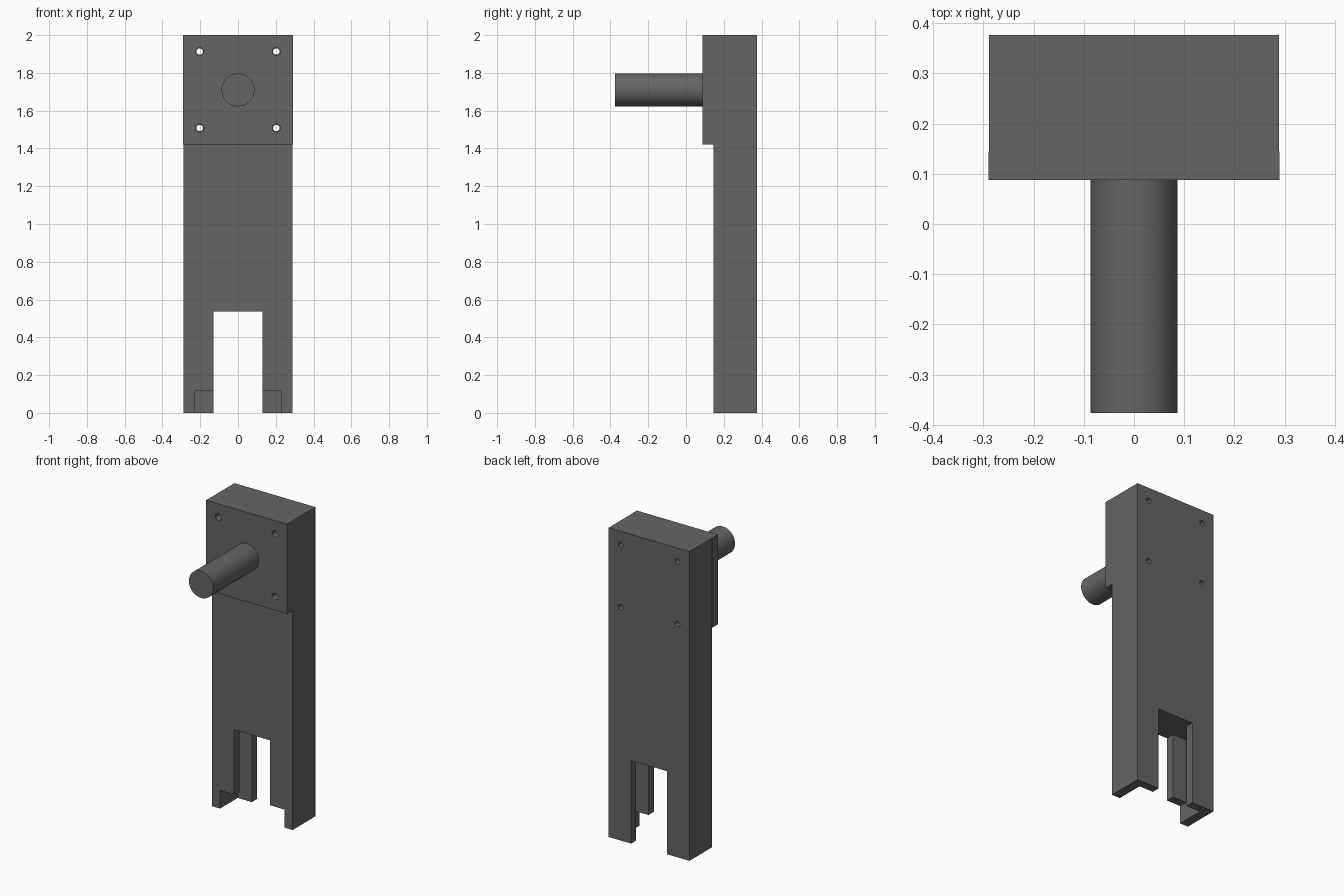
import bpy
from math import pi

if "Cube" in bpy.data.objects:
    bpy.data.objects.remove(bpy.data.objects["Cube"])


def box(name, x, y, z):
    """Box from (min, max) ranges."""
    bpy.ops.mesh.primitive_cube_add(size=1, location=[sum(r) / 2 for r in (x, y, z)])
    ob = bpy.context.object
    ob.name = name
    ob.scale = [r[1] - r[0] for r in (x, y, z)]
    bpy.ops.object.transform_apply(location=True, rotation=False, scale=True)
    return ob


def rod(name, x, z, radius, y, sides):
    """Cylinder lying along y."""
    bpy.ops.mesh.primitive_cylinder_add(vertices=sides, radius=radius, depth=y[1] - y[0],
                                        location=(x, sum(y) / 2, z), rotation=(pi / 2, 0, 0))
    ob = bpy.context.object
    ob.name = name
    bpy.ops.object.transform_apply(location=True, rotation=True, scale=True)
    return ob


def cut(target, cutter):
    """Subtract the cutter and delete it."""
    mod = target.modifiers.new("cut", 'BOOLEAN')
    mod.operation = 'DIFFERENCE'
    mod.solver = 'EXACT'
    mod.object = cutter
    bpy.context.view_layer.objects.active = target
    bpy.ops.object.modifier_apply(modifier=mod.name)
    bpy.data.objects.remove(cutter)


def finish(ob, mat):
    """Dark material and smooth round faces."""
    ob.data.materials.clear()
    ob.data.materials.append(mat)
    bpy.ops.object.select_all(action='DESELECT')
    ob.select_set(True)
    bpy.context.view_layer.objects.active = ob
    bpy.ops.object.shade_smooth_by_angle(angle=0.6)


# Long arm and square mounting plate
arm = box("arm", (-0.289, 0.289), (0.145, 0.377), (0, 2))
plate = box("mounting_plate", (-0.29, 0.29), (0.088, 0.145), (1.42, 2))

# Fork slot, inner side grooves, and front entry notch at the foot
cut(arm, box("slot_cutter", (-0.129, 0.129), (0, 0.5), (-0.1, 0.537)))
cut(arm, box("groove_cutter", (-0.23, 0.23), (0.2, 0.325), (-0.1, 0.537)))
cut(arm, box("notch_cutter", (-0.23, 0.23), (0, 0.26), (-0.1, 0.117)))

# Four screw holes through plate and arm
for x in (-0.203, 0.203):
    for z in (1.508, 1.913):
        cut(arm, rod("hole_cutter", x, z, 0.017, (0, 0.5), 24))
        cut(plate, rod("hole_cutter", x, z, 0.021, (0, 0.5), 24))

# Round peg on the plate
peg = rod("peg", 0, 1.71, 0.087, (-0.377, 0.088), 64)

dark = bpy.data.materials.new("dark_metal")
dark.diffuse_color = (0.13, 0.13, 0.13, 1)
dark.use_nodes = True
dark.node_tree.nodes["Principled BSDF"].inputs["Base Color"].default_value = dark.diffuse_color
for part in (arm, plate, peg):
    finish(part, dark)
